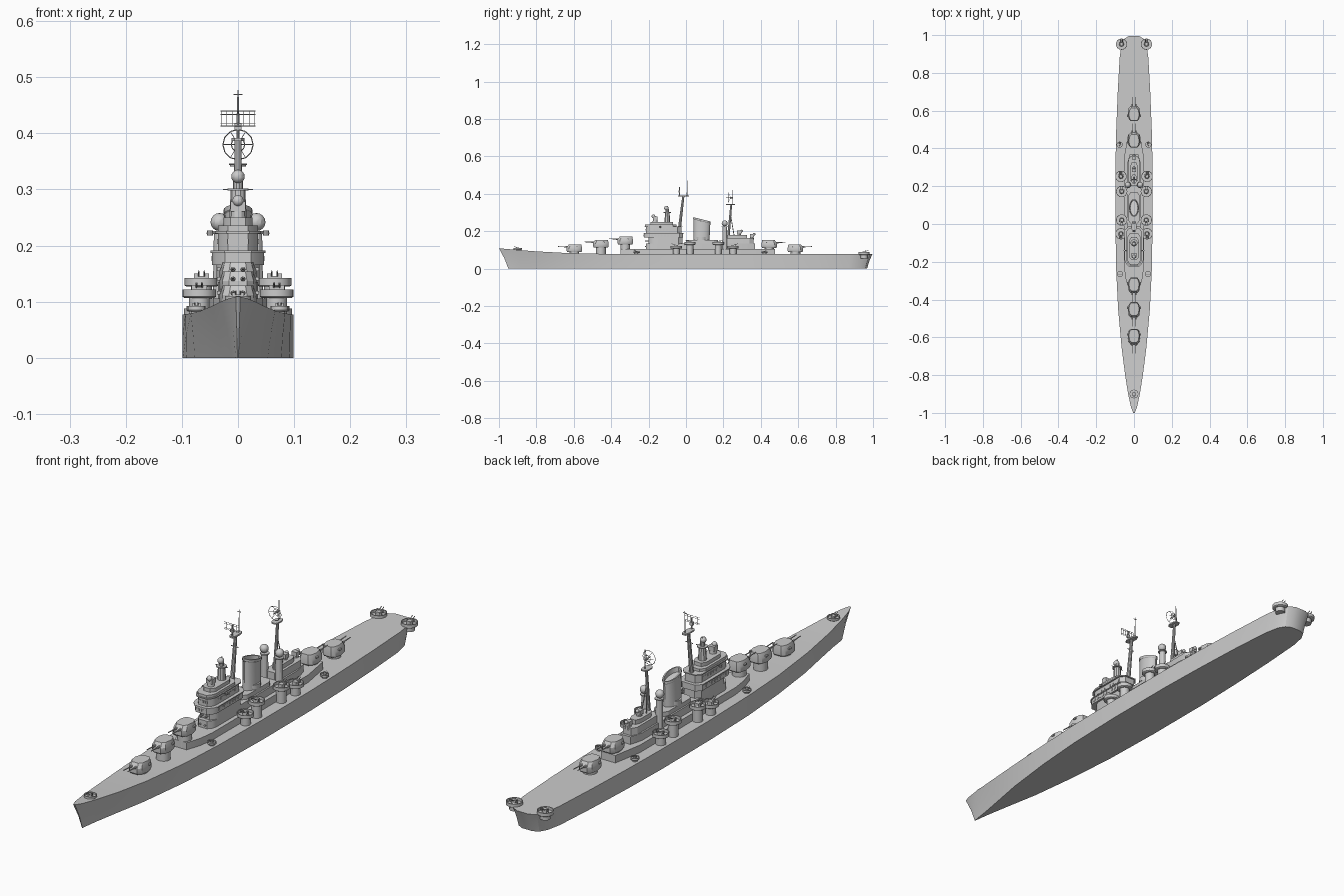
import bpy, bmesh, math
from mathutils import Vector

if "Cube" in bpy.data.objects:
    bpy.data.objects.remove(bpy.data.objects["Cube"])

def make(name, verts, faces):
    me = bpy.data.meshes.new(name)
    bm = bmesh.new()
    vs = [bm.verts.new(v) for v in verts]
    for f in faces:
        bm.faces.new([vs[i] for i in f])
    bmesh.ops.remove_doubles(bm, verts=bm.verts, dist=1e-6)
    bmesh.ops.recalc_face_normals(bm, faces=bm.faces)
    bm.to_mesh(me)
    bm.free()
    ob = bpy.data.objects.new(name, me)
    bpy.context.collection.objects.link(ob)
    return ob

def loft(name, rings):
    n = len(rings[0])
    faces = [[k*n+i, k*n+(i+1) % n, (k+1)*n+(i+1) % n, (k+1)*n+i]
             for k in range(len(rings)-1) for i in range(n)]
    faces += [list(range(n)), [(len(rings)-1)*n+i for i in range(n)]]
    return make(name, [v for r in rings for v in r], faces)

def lathe(name, x, y, profile, n=14):
    return loft(name, [[(x+r*math.cos(2*math.pi*i/n), y+r*math.sin(2*math.pi*i/n), z)
                        for i in range(n)] for r, z in profile])

def cyl(name, x, y, z0, z1, r, r2=None, n=14):
    return lathe(name, x, y, [(r, z0), (r if r2 is None else r2, z1)], n)

def bar(name, p, q, r, r2=None, n=6):
    p, q = Vector(p), Vector(q)
    rot = (q-p).to_track_quat('Z', 'Y')
    ring = lambda c, s: [c + rot @ Vector((s*math.cos(2*math.pi*i/n), s*math.sin(2*math.pi*i/n), 0)) for i in range(n)]
    return loft(name, [ring(p, r), ring(q, r2 or r)])

def house(name, y0, y1, w, z0, z1, cf=0.02, cb=0.02, nose=0.5):
    # plan outline with narrowed front (cf) and back (cb)
    half = [(w*nose, y0), (w*.85, y0+cf*.5), (w, y0+cf), (w, y1-cb), (w*.6, y1)]
    pts = half + [(-x, y) for x, y in reversed(half)]
    return loft(name, [[(x, y, z) for x, y in pts] for z in (z0, z1)])

def box(name, x, y, z, sx, sy, sz):
    c = [(-1, -1), (1, -1), (1, 1), (-1, 1)]
    return loft(name, [[(x+a*sx/2, y+b*sy/2, z+s*sz/2) for a, b in c] for s in (-1, 1)])

def ball(name, x, y, z, r):
    return lathe(name, x, y, [(max(r*math.sin(a), 1e-4), z-r*math.cos(a))
                              for a in [math.pi*k/8 for k in range(9)]], 12)

# hull: deck y, keel y, deck half width, keel half width, deck height
stations = [(-1, -.95, .004, .001, .109), (-.97, -.93, .016, .004, .106), (-.9, -.88, .031, .011, .1),
            (-.8, -.79, .047, .027, .092), (-.65, -.65, .066, .053, .084), (-.45, -.45, .084, .077, .079),
            (-.25, -.25, .094, .092, .078), (0, 0, .0985, .0985, .077), (.3, .3, .0985, .0985, .077),
            (.5, .5, .094, .093, .077), (.7, .7, .086, .084, .077), (.88, .87, .076, .072, .077),
            (.95, .93, .066, .06, .077), (.982, .957, .05, .044, .077), (.996, .968, .025, .022, .077)]
hull_rings = []
for yt, yb, wt, wb, z in stations:
    ym, wm = yb+(yt-yb)*.42, wb+(wt-wb)*.42
    hull_rings.append([(-wb, yb, 0), (wb, yb, 0), (wm, ym, z*.5), (wt, yt, z),
                       (-wt, yt, z), (-wm, ym, z*.5)])
loft("hull", hull_rings)

# main gun turrets: y, base height, facing (-1 bow, 1 stern)
for y, z, d in [(-.597, .088, -1), (-.455, .113, -1), (-.325, .13, -1), (.445, .111, 1), (.585, .088, 1)]:
    half = [(.016, .041), (.028, .028), (.033, -.005), (.027, -.03), (.017, -.041)]
    pts = half + [(-a, b) for a, b in reversed(half)]
    loft("turret", [[(a*s, y+d*(b*s-o), z+h) for a, b in pts]
                    for s, o, h in [(.92, 0, 0), (1, 0, .006), (1, 0, .024), (.82, .004, .041)]])
    cyl("barbette", 0, y, .07, z+.002, .026, n=16)
    for sx in (-1, 1):
        bar("gun_sleeve", (sx*.009, y+d*.03, z+.027), (sx*.009, y+d*.05, z+.028), .005, .0035, 8)
        bar("gun_barrel", (sx*.009, y+d*.045, z+.028), (sx*.009, y+d*.088, z+.03), .0024, .0017, 8)
        box("turret_sight_hood", sx*.034, y-d*.012, z+.028, .006, .012, .006)

# deckhouses
house("lower_deckhouse", -.35, .475, .052, .07, .106, .12, .12)
house("middle_deckhouse", -.215, .37, .036, .1, .135, .03, .05)
house("funnel_deckhouse", .0, .17, .03, .13, .152)
house("aft_deckhouse", .2, .36, .03, .13, .163)
house("aft_upper_deckhouse", .225, .325, .02, .16, .18)

# bridge tiers with ledges
house("bridge_base", -.2, -.02, .038, .13, .165, .03)
house("bridge_lower_tier", -.225, -.015, .046, .165, .187, .035)
house("bridge_lower_ledge", -.228, -.012, .049, .187, .191, .035)
house("bridge_middle_tier", -.215, -.025, .036, .191, .222, .03)
house("bridge_ledge", -.222, -.02, .041, .222, .226, .03)
house("bridge_bulwark", -.218, -.05, .036, .226, .236, .03)
house("bridge_top_house", -.19, -.07, .026, .236, .25, .02)
for z, w, y0 in [(.177, .046, -.225), (.207, .036, -.215)]:
    for k in range(5):
        box("front_window", (k-2)*w*.22, y0, z, .006, .003, .009)
    for sx in (-1, 1):
        for k in range(8):
            box("side_window", sx*w, y0+.045+k*.017, z, .003, .009, .009)
for sx in (-1, 1):
    bar("bridge_wing", (sx*.03, -.14, .222), (sx*.056, -.14, .222), .002)
    cyl("bridge_lookout", sx*.05, -.14, .218, .227, .005, n=8)
    for k in range(3):
        bar("porthole", (sx*.01, -.2+k*.001, .118+.03*(k % 2)), (sx*.01, -.219, .118+.03*(k % 2)), .0035, n=8)

# forward director and control tower
lathe("forward_director_base", 0, -.165, [(.014, .24), (.012, .262)], 12)
box("forward_director", 0, -.165, .27, .026, .024, .018)
ball("forward_director_dish", 0, -.174, .28, .01)
cyl("control_tower", 0, -.1, .24, .298, .016, .013, 10)
cyl("control_platform", 0, -.1, .298, .302, .019, n=12)
bar("control_crossbar", (-.027, -.1, .3), (.027, -.1, .3), .0015)
cyl("control_head", 0, -.1, .302, .318, .009, n=10)
ball("control_dish", 0, -.105, .323, .012)
cyl("control_aerial", 0, -.1, .33, .336, .003, n=6)

# funnel with raked, hollow top
def oval(w, l, yc, z, rake):
    return [(w*math.cos(a), yc+l*math.sin(a), z-rake*math.sin(a))
            for a in [2*math.pi*i/20 for i in range(20)]]
loft("funnel", [oval(.027, .043, .082, .12, 0), oval(.025, .043, .084, .18, 0), oval(.024, .045, .085, .252, .011),
                oval(.026, .047, .085, .255, .011), oval(.026, .047, .085, .263, .011),
                oval(.021, .041, .085, .263, .011), oval(.02, .04, .085, .245, .01)])
cyl("funnel_platform", 0, .082, .152, .17, .032, n=14)

# masts
bar("fore_mast", (0, -.038, .19), (0, -.014, .39), .009, .006, 10)
house("fore_mast_platform", -.043, .015, .012, .386, .392, .015, .015)
bar("fore_yard", (-.016, -.02, .345), (.016, -.02, .345), .0016)
bar("fore_pole", (0, .005, .385), (0, .008, .477), .0022, .0012)
bar("pole_crosspiece", (-.008, .007, .469), (.008, .007, .469), .0012)
bar("radar_post", (0, -.035, .39), (0, -.035, .435), .0025)
box("radar_drive", 0, -.035, .412, .012, .008, .012)
for z in (.413, .418, .434, .44):
    bar("radar_rail", (-.031, -.04, z), (.031, -.04, z), .0008, n=4)
for k in range(7):
    x = (k-3)*.01
    bar("radar_strut", (x, -.04, .412), (x, -.04, .441), .0006, n=4)
bar("aft_mast", (0, .222, .12), (0, .242, .345), .008, .005, 10)
house("aft_mast_platform", .215, .262, .014, .341, .346, .012, .012)
bar("aft_pole", (0, .25, .345), (0, .25, .42), .0025, .0015)
for sx in (-1, 1):
    bar("aft_mast_leg", (sx*.012, .26, .16), (0, .238, .29), .002)

# round dish radar on aft mast
rings = {}
for r, y in [(.027, .225), (.012, .235)]:
    rings[r] = [(r*math.cos(2*math.pi*i/12), y, .38+r*math.sin(2*math.pi*i/12)) for i in range(12)]
    for i in range(12):
        bar("dish_ring", rings[r][i], rings[r][(i+1) % 12], .001, n=4)
for i in range(0, 12, 2):
    bar("dish_spoke", rings[.027][i], rings[.012][i], .0008, n=4)
    bar("dish_inner_spoke", rings[.012][i], (0, .24, .38), .0008, n=4)
bar("dish_mount", (0, .234, .38), (0, .25, .38), .004, n=8)
bar("dish_feed", (0, .215, .38), (0, .24, .38), .0015)

# aft directors
for y, z in [(.285, .202), (.352, .185)]:
    cyl("aft_director_post", 0, y, .155, z-.014, .012, .01, 10)
    box("aft_director", 0, y, z-.007, .022, .022, .016)
    ball("aft_director_dish", 0, y+.012, z-.001, .007)
for sx in (-1, 1):
    cyl("side_director_tower", sx*.031, .207, .1, .222, .014, .012, 12)
    cyl("side_director_platform", sx*.031, .207, .222, .226, .017, n=12)
    ball("side_director", sx*.033, .207, .242, .016)

# anti-aircraft mounts in open tubs
def tub(x, y, z, r, base, h=.014, d=(0, -1)):
    cyl("tub_pedestal", x, y, base, z, r*.62)
    lathe("gun_tub", x, y, [(r*.9, z), (r, z+.002), (r, z+h), (r*.9, z+h), (r*.9, z+.004)], 16)
    s = r/.03
    cyl("mount_base", x, y, z+.003, z+h*.8, r*.45, r*.3, 8)
    box("mount_body", x, y, z+h, .018*s, .018*s, .008*s)
    for k in (-1, 1):
        ox, oy = -d[1]*k*.005*s, d[0]*k*.005*s
        bar("small_gun", (x+ox, y+oy, z+h), (x+ox+d[0]*.025*s, y+oy+d[1]*.025*s, z+h+.012*s), .0016*s)
        box("mount_shield", x+ox*2+d[0]*.008*s, y+oy*2+d[1]*.008*s, z+h+.003, .007*s, .007*s, .01*s)

for sx in (-1, 1):
    for y, z in [(-.052, .107), (.021, .127), (.172, .127), (.252, .107)]:
        tub(sx*(.069 if z < .12 else .065), y, z, .03, .07, .015, (0, -1 if y < .1 else 1))
    tub(sx*.074, -.265, .083, .016, .07, .009)
    tub(sx*.076, .42, .083, .016, .07, .009, (0, 1))
    tub(sx*.066, .952, .073, .03, .055, .015, (0, 1))
tub(0, -.9, .1, .023, .085, .01)

# smooth the curved surfaces, keep hard edges
bpy.ops.object.select_all(action='SELECT')
bpy.context.view_layer.objects.active = bpy.data.objects["hull"]
bpy.ops.object.shade_smooth_by_angle(angle=math.radians(28))
